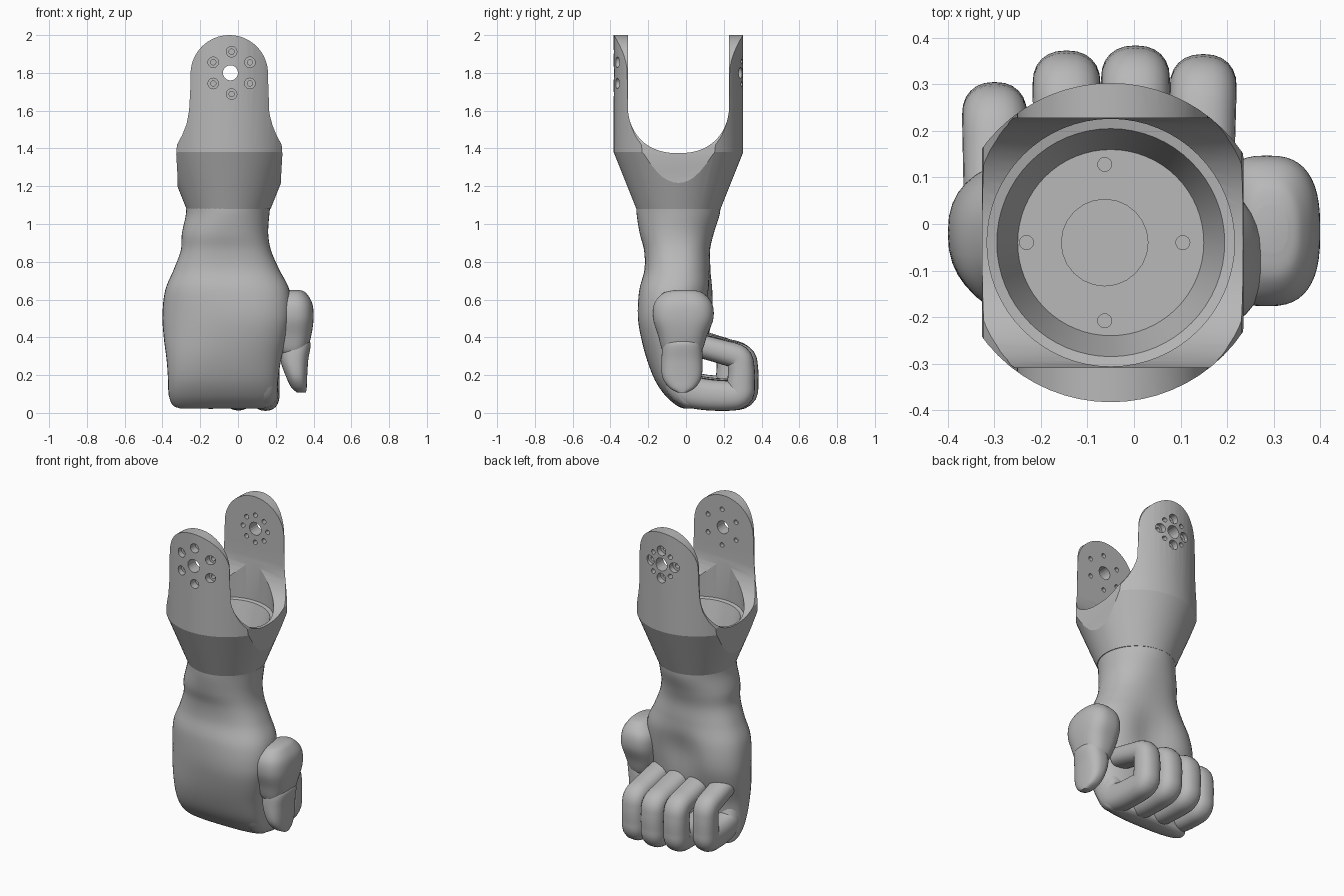
import bpy, bmesh, math
from mathutils import Vector

if "Cube" in bpy.data.objects:
    bpy.data.objects.remove(bpy.data.objects["Cube"], do_unlink=True)

grey = bpy.data.materials.new("plain grey")
grey.use_nodes = True
grey.diffuse_color = (0.48, 0.48, 0.48, 1)
grey.node_tree.nodes["Principled BSDF"].inputs["Base Color"].default_value = (0.48, 0.48, 0.48, 1)
CX, CY = -0.05, -0.04      # axis of the cup


def make(name, bm):
    bmesh.ops.recalc_face_normals(bm, faces=bm.faces)
    me = bpy.data.meshes.new(name)
    bm.to_mesh(me)
    bm.free()
    me.materials.append(grey)
    ob = bpy.data.objects.new(name, me)
    bpy.context.collection.objects.link(ob)
    return ob


def skin(name, rings):
    """Closed surface through a stack of equal point rings."""
    bm = bmesh.new()
    rows = [[bm.verts.new(p) for p in r] for r in rings]
    n = len(rows[0])
    for a, b in zip(rows, rows[1:]):
        for i in range(n):
            bm.faces.new((a[i], a[(i + 1) % n], b[(i + 1) % n], b[i]))
    bm.faces.new(rows[0])
    bm.faces.new(rows[-1])
    return make(name, bm)


def spline(keys, steps=6):
    """Catmull-Rom interpolation of rows of numbers."""
    k = [Vector(r) for r in keys]
    k = [k[0]] + k + [k[-1]]
    out = []
    for p0, p1, p2, p3 in zip(k, k[1:], k[2:], k[3:]):
        for s in range(steps):
            t = s / steps
            out.append(p1 + 0.5 * t * ((p2 - p0) + t * ((2 * p0 - 5 * p1 + 4 * p2 - p3)
                       + t * (3 * (p1 - p2) + p3 - p0))))
    return out + [k[-1]]


def oval(c, u, v, power=2.0, n=48):
    pts = []
    for i in range(n):
        a = 2 * math.pi * i / n
        ca, sa = math.cos(a), math.sin(a)
        pts.append(c + u * math.copysign(abs(ca) ** (2 / power), ca)
                   + v * math.copysign(abs(sa) ** (2 / power), sa))
    return pts


def stack(name, keys):
    """Loft of level ovals: z, x min, x max, y min, y max, squareness."""
    rings = []
    for z, x0, x1, y0, y1, power in spline(keys):
        rings.append(oval(Vector(((x0 + x1) / 2, (y0 + y1) / 2, z)),
                          Vector(((x1 - x0) / 2, 0, 0)), Vector((0, (y1 - y0) / 2, 0)), power))
    return skin(name, rings)


def turned(name, profile, x=CX, y=CY, n=64):
    """Solid turned about an upright axis: radius, z."""
    return skin(name, [oval(Vector((x, y, z)), Vector((r, 0, 0)), Vector((0, r, 0)), 2, n)
                       for r, z in profile])


def pin(x, z, r, y0, y1):
    return skin("cutter", [oval(Vector((x, y, z)), Vector((r, 0, 0)), Vector((0, 0, r)), 2, 20)
                           for y in (y0, y1)])


def boolean(ob, cutter, op="DIFFERENCE"):
    m = ob.modifiers.new(op.lower(), "BOOLEAN")
    m.operation, m.object, m.solver = op, cutter, "EXACT"
    bpy.context.view_layer.objects.active = ob
    bpy.ops.object.modifier_apply(modifier=m.name)
    bpy.data.objects.remove(cutter, do_unlink=True)


def smooth(ob, angle):
    bpy.ops.object.select_all(action="DESELECT")
    ob.select_set(True)
    bpy.context.view_layer.objects.active = ob
    bpy.ops.object.shade_smooth_by_angle(angle=math.radians(angle))


# Fork bracket: turned body trimmed to its front outline
fork = turned("fork_bracket", [(0.223, 1.08), (0.343, 1.38), (0.343, 2.05)])
side = [(0.274, 1.0), (0.274, 1.25), (0.281, 1.37), (0.277, 1.42), (0.25, 1.47),
        (0.226, 1.53), (0.213, 1.6), (0.207, 1.7)]
side += [(0.205 * math.cos(a), 1.795 + 0.205 * math.sin(a))
         for a in (math.pi * i / 32 for i in range(17))]
outline = side + [(-x, z) for x, z in reversed(side[:-1])]
OX = CX + 0.01             # axis of the arms
boolean(fork, skin("trim", [[(OX - 0.006 + x, y, z) for x, z in outline] for y in (-0.6, 0.6)]),
        "INTERSECT")

# Rounded slot between the two arms
slot = [(0.268, 2.2)] + [(0.268 * math.cos(a) ** 0.85, 1.62 - 0.245 * math.sin(a))
                         for a in (math.pi / 2 * i / 14 for i in range(14))] + [(0, 1.375)]
slot += [(-y, z) for y, z in reversed(slot[:-1])]
boolean(fork, skin("slot", [[(x, CY + y, z) for y, z in slot] for x in (-0.7, 0.7)]))

# Tapered socket with a stepped rim, round boss recess and four screw holes
boolean(fork, turned("socket", [(0.2, 1.2), (0.245, 1.345), (0.266, 1.35), (0.266, 1.75)]))
boolean(fork, turned("recess", [(0.093, 1.195), (0.093, 1.25)], CX - 0.013, n=24))
for i in range(4):
    a = math.pi / 2 * i
    boolean(fork, turned("screw", [(0.015, 1.15), (0.015, 1.25)],
                         CX - 0.013 + 0.168 * math.cos(a), CY + 0.168 * math.sin(a), 16))

# Bolt patterns: front arm, then back arm
boolean(fork, pin(OX, 1.8, 0.04, -0.6, 0.6))
for i in range(6):
    a = math.pi / 6 + math.pi / 3 * i
    x, z = OX + 0.006 + 0.112 * math.cos(a), 1.8 + 0.112 * math.sin(a)
    boolean(fork, pin(x, z, 0.028, -0.5, -0.335))
    boolean(fork, pin(x, z, 0.014, -0.5, -0.25))
for i in range(8):
    a = math.pi / 4 * i
    x, z = OX + 0.085 * math.cos(a), 1.8 + 0.085 * math.sin(a)
    boolean(fork, pin(x, z, 0.014, 0.15, 0.5))
    if i % 2 == 0:
        boolean(fork, pin(x, z, 0.03, 0.265, 0.5))
smooth(fork, 14)

# Wrist and palm
palm = stack("wrist_and_palm", [
    (1.12, -0.274, 0.174, -0.264, 0.184, 2), (1.05, -0.276, 0.166, -0.261, 0.178, 2),
    (0.95, -0.297, 0.16, -0.245, 0.147, 2.2),
    (0.86, -0.303, 0.175, -0.222, 0.128, 2.4), (0.76, -0.34, 0.218, -0.22, 0.135, 2.4),
    (0.65, -0.385, 0.272, -0.245, 0.15, 2.4), (0.52, -0.4, 0.28, -0.25, 0.145, 2.4),
    (0.4, -0.393, 0.258, -0.235, 0.118, 2.5), (0.28, -0.378, 0.228, -0.206, 0.08, 2.6),
    (0.17, -0.37, 0.212, -0.163, 0.07, 2.7), (0.09, -0.365, 0.205, -0.108, 0.08, 2.7),
    (0.04, -0.345, 0.185, -0.05, 0.08, 2.7), (0.022, -0.3, 0.13, -0.01, 0.06, 2.7)])
# Hollow of the palm and slight twist of the hand
for v in palm.data.vertices:
    x, y, z = v.co
    if y > 0:
        v.co.y -= 0.05 * math.exp(-((x + 0.04) / 0.13) ** 2 - ((z - 0.55) / 0.15) ** 2)
    v.co.y -= 0.1 * (x + 0.06) * math.exp(-((z - 0.5) / 0.2) ** 2)
smooth(palm, 50)

# Thumb base and thumb tip
thumb_base = stack("thumb_base", [
    (0.65, 0.26, 0.33, -0.06, 0.04, 2.4), (0.635, 0.23, 0.36, -0.12, 0.09, 2.4),
    (0.58, 0.18, 0.393, -0.168, 0.138, 2.6), (0.5, 0.17, 0.4, -0.175, 0.145, 2.7),
    (0.41, 0.18, 0.388, -0.148, 0.112, 2.6), (0.33, 0.21, 0.365, -0.125, 0.085, 2.5),
    (0.29, 0.25, 0.34, -0.09, 0.05, 2.4)])
thumb_tip = stack("thumb_tip", [
    (0.39, 0.25, 0.35, -0.08, 0.05, 2.4), (0.37, 0.23, 0.384, -0.118, 0.08, 2.4),
    (0.28, 0.225, 0.372, -0.13, 0.088, 2.5), (0.19, 0.255, 0.366, -0.125, 0.082, 2.5),
    (0.135, 0.282, 0.364, -0.09, 0.05, 2.5), (0.108, 0.312, 0.36, -0.045, 0.005, 2.4)])
for part in (thumb_base, thumb_tip):
    smooth(part, 50)

# Four curled fingers, swept along a hooked path from knuckle to tip
HOOK = [(-0.05, 0.22), (-0.01, 0.135), (0.08, 0.105), (0.22, 0.095), (0.294, 0.104),
        (0.306, 0.16), (0.308, 0.24), (0.292, 0.297), (0.2, 0.327), (0.05, 0.365)]


def finger(name, x, reach, lean, lift, radius):
    path = spline([(y if y < 0 else y * reach, z + lift, 0) for y, z in HOOK], 5)
    rings = []
    for i, p in enumerate(path):
        t = (path[min(i + 1, len(path) - 1)] - path[max(i - 1, 0)]).normalized()
        depth = 0.09 - 0.03 * i / len(path)
        rings.append(oval(Vector((x + lean * p.x, p.x, p.y)), Vector((radius, 0, 0)),
                          Vector((0, -t.y, t.x)) * depth, 2.3, 24))
    smooth(skin(name, rings), 60)


finger("index_finger", 0.14, 0.95, 0.03, -0.004, 0.072)
finger("middle_finger", 0.0, 1.01, 0.01, -0.002, 0.074)
finger("ring_finger", -0.142, 0.975, -0.01, 0.006, 0.073)
finger("little_finger", -0.295, 0.755, -0.02, 0.022, 0.07)
